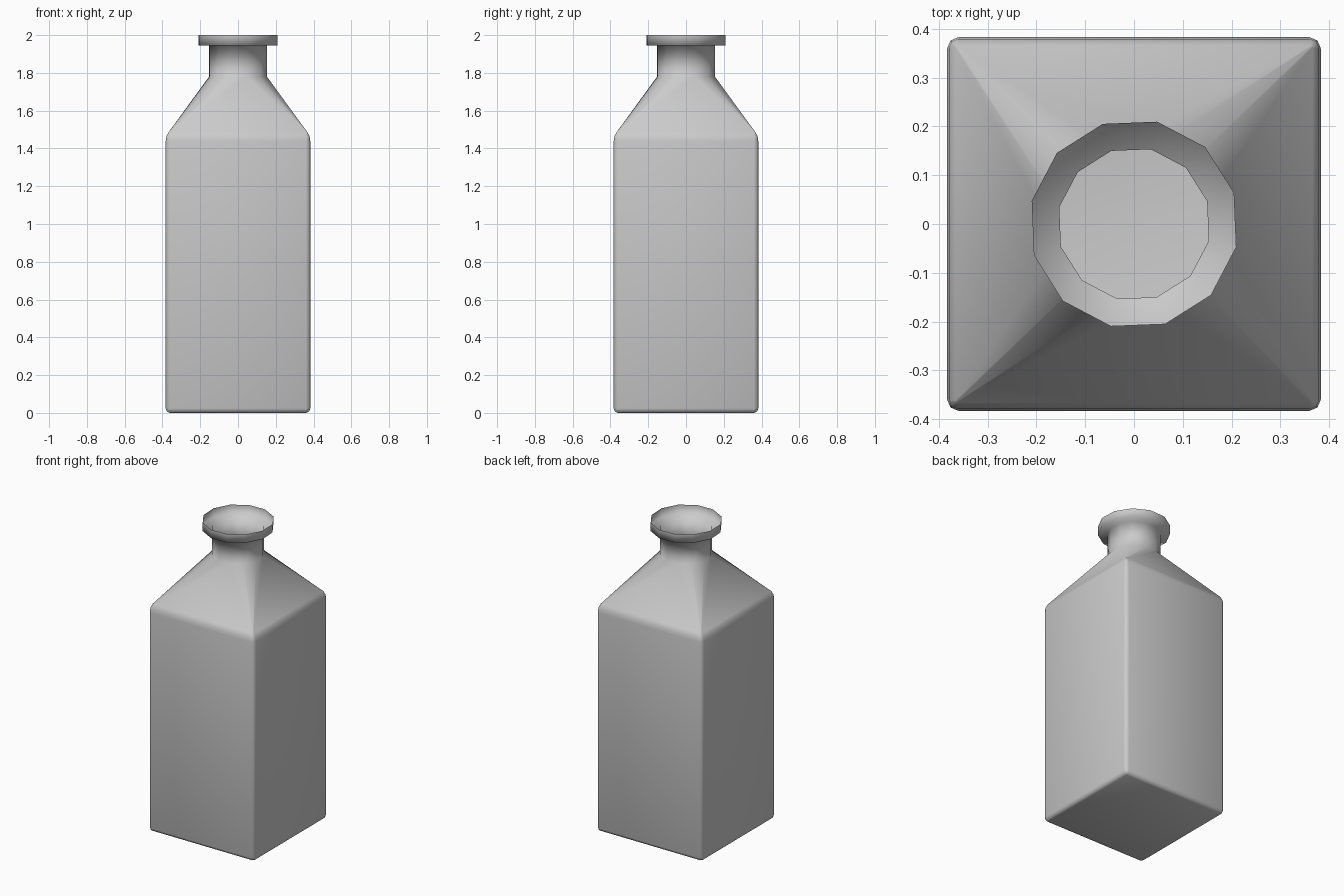
import bpy, bmesh
from math import cos, sin, radians

if "Cube" in bpy.data.objects:
    bpy.data.objects.remove(bpy.data.objects["Cube"])

bm = bmesh.new()


def square_ring(z, half, r):
    """Rounded square, three points per corner (r = 0 collapses each corner)."""
    pts = []
    for k in range(4):
        base = radians(45 + 90 * k)
        cx = (half - r) * (1 if cos(base) > 0 else -1)
        cy = (half - r) * (1 if sin(base) > 0 else -1)
        for j in range(3):
            a = radians(90 * k + 45 * j)
            pts.append(bm.verts.new((cx + r * cos(a), cy + r * sin(a), z)))
    return pts


def round_ring(z, r):
    """Twelve-sided ring, turned to match the neck facets."""
    return [bm.verts.new((r * cos(radians(17.3 + 30 * i)),
                          r * sin(radians(17.3 + 30 * i)), z)) for i in range(12)]


# square body with softened edges
rings = [square_ring(*p) for p in (
    (0.0, 0.360, 0.0), (0.007, 0.376, 0.016), (0.024, 0.383, 0.023),
    (1.437, 0.383, 0.023), (1.465, 0.379, 0.018), (1.488, 0.366, 0.004))]

# shoulder runs into the neck, then an open lip with a single-sided wall
rings += [round_ring(*p) for p in (
    (1.78, 0.157), (1.945, 0.157), (1.945, 0.215), (2.0, 0.215))]

# skin between rings, closed base, open mouth
for lo, hi in zip(rings, rings[1:]):
    for i in range(12):
        j = (i + 1) % 12
        bm.faces.new((lo[i], lo[j], hi[j], hi[i]))
bm.faces.new(rings[0][::-1])
bmesh.ops.remove_doubles(bm, verts=bm.verts[:], dist=0.0005)
for f in bm.faces:
    f.smooth = True

mesh = bpy.data.meshes.new("bottle")
bm.to_mesh(mesh)
bm.free()
bottle = bpy.data.objects.new("bottle", mesh)
bpy.context.collection.objects.link(bottle)
